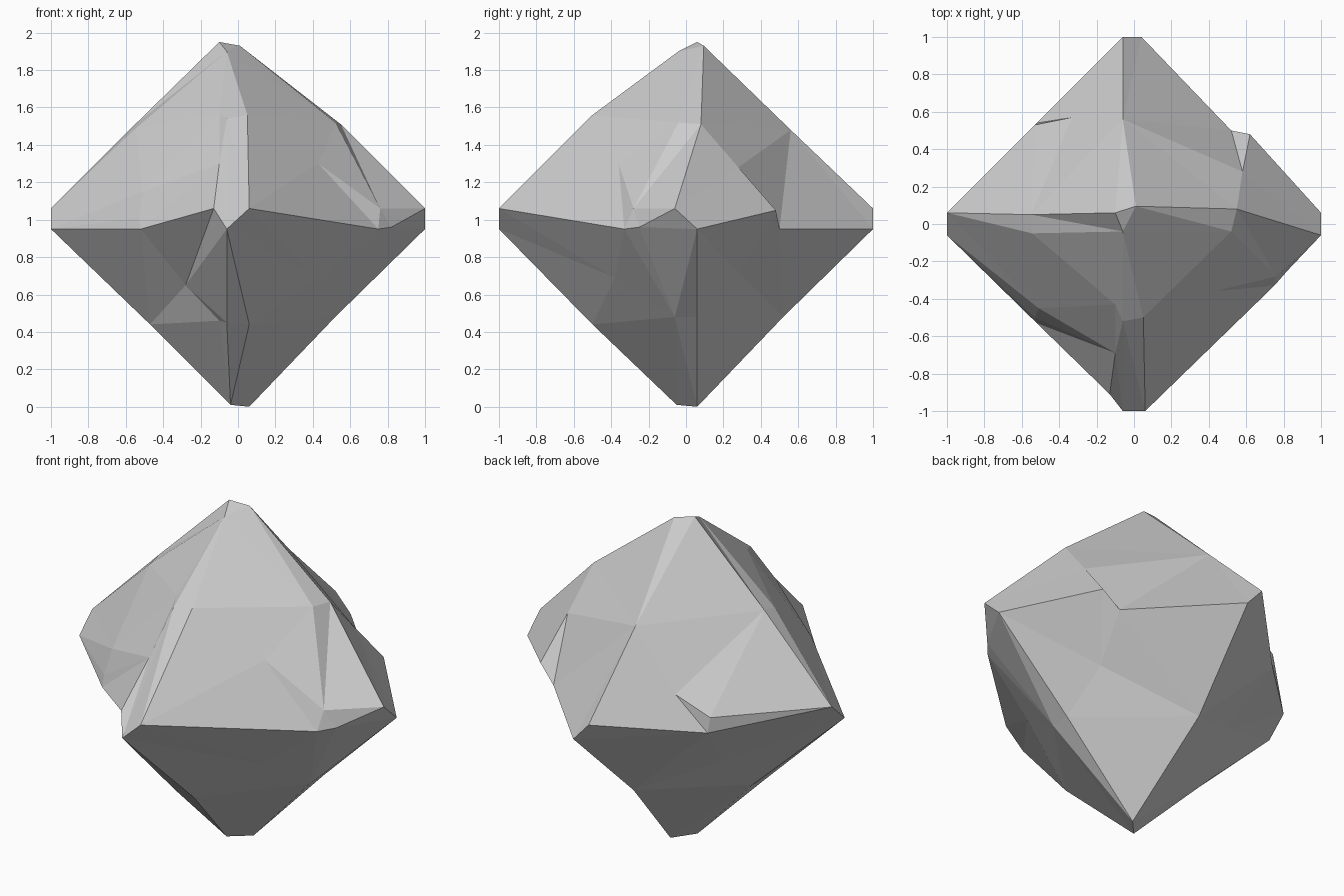
import bpy, bmesh
from mathutils import Vector
from mathutils.geometry import delaunay_2d_cdt

if "Cube" in bpy.data.objects:
    bpy.data.objects.remove(bpy.data.objects["Cube"])

# Chipped eight-sided stone: six blunt tips joined by worn ridges
tips = {
    'R0': (1, -.06, 1.06), 'R1': (1, .06, .95),
    'L0': (-1, .06, 1.06), 'L1': (-1, -.06, .95),
    'F0': (.06, -1, 1.06), 'F1': (-.06, -1, .95),
    'B0': (-.06, 1, 1.06), 'B1': (.04, 1, .95),
    'T0': (-.1, .06, 1.95), 'T1': (.01, .095, 1.93),
    'D0': (-.04, -.05, .01), 'D1': (.06, .06, 0),
}

# Ridges: start tip, end tip, worn points between them
ridges = [
    ('F0', 'R0', [(.75, -.33, .95), (.76, -.28, 1.06), (.82, -.25, .96)]),
    ('R1', 'B1', [(.62, .48, 1.05), (.52, .5, .95)]),
    ('B0', 'L0', [(-.52, .54, .96), (-.53, .53, 1.05)]),
    ('L1', 'F1', [(-.53, -.5, 1.01), (-.52, -.53, .95), (-.13, -.91, 1.06)]),
    ('F1', 'T0', [(-.06, -.52, 1.54), (-.06, -.04, 1.9)]),
    ('R0', 'T1', [(.55, .08, 1.51)]),
    ('B0', 'T0', [(-.06, .56, 1.48)]),
    ('L0', 'T0', [(-.55, .05, 1.51)]),
    ('F1', 'D0', [(-.06, -.5, .45)]),
    ('R1', 'D1', [(.52, .06, .48)]),
    ('B1', 'D1', [(-.02, .52, .48)]),
    ('L1', 'D0', [(-.48, .06, .46)]),
]

# Creases running across each of the eight sides
sides = {
    'FRT': [(.52, -.04, 1.52), (.43, -.36, 1.3), (.05, -.5, 1.56)],
    'RBT': [(.58, .28, 1.28)],
    'BLT': [(-.33, .57, 1.15)],
    'LFT': [(-.545, -.05, 1.49), (-.51, -.45, 1.15), (-.1, -.69, 1.3), (-.1, -.43, 1.57)],
    'FRD': [(.52, -.06, .48), (.43, -.38, .69), (.06, -.5, .44)],
    'RBD': [(.47, .28, .72)],
    'BLD': [(-.42, .27, .66)],
    'LFD': [(-.47, -.08, .44), (-.28, -.38, .65), (-.1, -.43, .46)],
}
axis = {k: Vector(v) for k, v in {
    'R': (1, 0, 0), 'L': (-1, 0, 0), 'F': (0, -1, 0),
    'B': (0, 1, 0), 'T': (0, 0, 1), 'D': (0, 0, -1)}.items()}


def inside(p, poly):
    """Even-odd test for a point in a flat outline."""
    hit = False
    for a, b in zip(poly, poly[1:] + poly[:1]):
        if (a.y > p.y) != (b.y > p.y):
            if p.x < a.x + (b.x - a.x) * (p.y - a.y) / (b.y - a.y):
                hit = not hit
    return hit


bm = bmesh.new()
tip_verts = {k: bm.verts.new(p) for k, p in tips.items()}
chains = {}
for a, b, mids in ridges:
    chain = [tip_verts[a]] + [bm.verts.new(p) for p in mids] + [tip_verts[b]]
    chains[a[0] + b[0]] = chain
    chains[b[0] + a[0]] = chain[::-1]

# Triangulate each side flat-on, between its three ridges
for name, inner in sides.items():
    loop = []
    for i in range(3):
        for v in chains[name[i] + name[(i + 1) % 3]]:
            if not loop or v != loop[-1]:
                loop.append(v)
    if loop[0] == loop[-1]:
        loop.pop()
    m = len(loop)
    verts = loop + [bm.verts.new(p) for p in inner]
    n = sum((axis[c] for c in name), Vector()).normalized()
    u = (axis[name[1]] - axis[name[0]]).normalized()
    w = n.cross(u)
    flat = [Vector((v.co.dot(u), v.co.dot(w))) for v in verts]
    edges = [(i, (i + 1) % m) for i in range(m)]
    edges += [(i, i + 1) for i in range(m, len(verts) - 1)]
    out = delaunay_2d_cdt(flat, edges, [], 0, 1e-5)
    near = [min(range(len(flat)), key=lambda k: (flat[k] - p).length) for p in out[0]]
    for tri in out[2]:
        ids = [near[i] for i in tri]
        mid = sum((out[0][i] for i in tri), Vector((0, 0))) / len(tri)
        if len(set(ids)) == 3 and inside(mid, flat[:m]):
            tv = [verts[i] for i in ids]
            a, b, c = (v.co for v in tv)
            if (b - a).cross(c - a).dot(n) < 0:
                tv.reverse()
            if not bm.faces.get(tv):
                bm.faces.new(tv)

mesh = bpy.data.meshes.new('chipped_stone')
bm.to_mesh(mesh)
bm.free()
stone = bpy.data.objects.new('chipped_stone', mesh)
bpy.context.collection.objects.link(stone)
